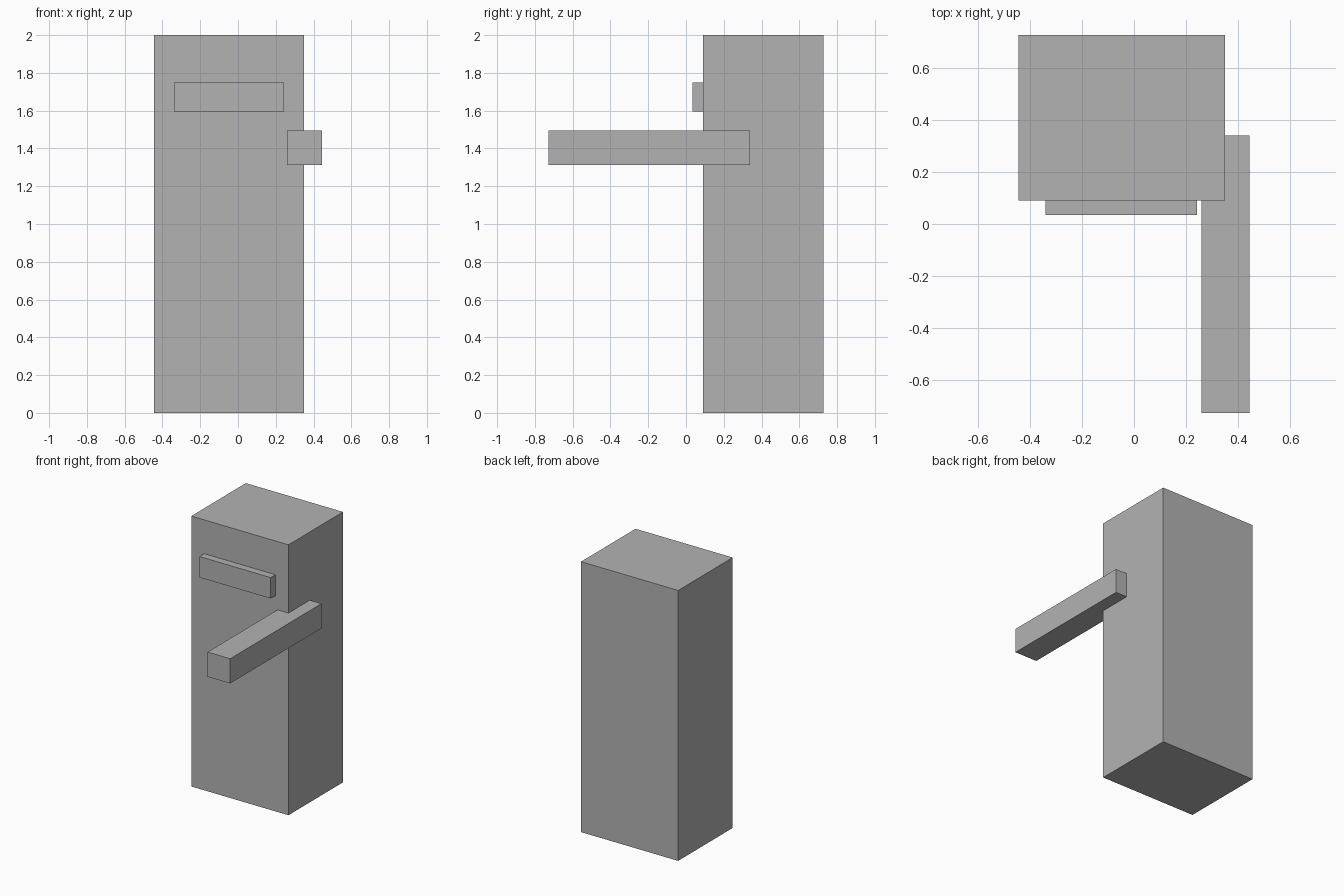
import bpy
from mathutils import Vector

# Remove the default object
cube = bpy.data.objects.get("Cube")
if cube:
    bpy.data.objects.remove(cube, do_unlink=True)

# Single plain grey
GREY = (0.45, 0.45, 0.45, 1.0)
grey = bpy.data.materials.new("plain_grey")
grey.use_nodes = True
grey.diffuse_color = GREY
for node in grey.node_tree.nodes:
    if node.type == "BSDF_PRINCIPLED":
        node.inputs["Base Color"].default_value = GREY


def box(name, low, high):
    """Add a box spanning two opposite corners."""
    low, high = Vector(low), Vector(high)
    bpy.ops.mesh.primitive_cube_add(size=1, location=(low + high) / 2)
    part = bpy.context.object
    part.name = name
    part.scale = high - low
    bpy.ops.object.transform_apply(location=False, rotation=False, scale=True)
    part.data.materials.append(grey)
    return part


# Tall upright block
box("body", (-0.445, 0.09, 0), (0.35, 0.727, 2))

# Shallow bar across the upper front
box("visor", (-0.34, 0.035, 1.595), (0.243, 0.09, 1.75))

# Long arm reaching forward, sunk into the left front edge of the body
box("arm", (0.26, -0.727, 1.312), (0.445, 0.34, 1.495))
